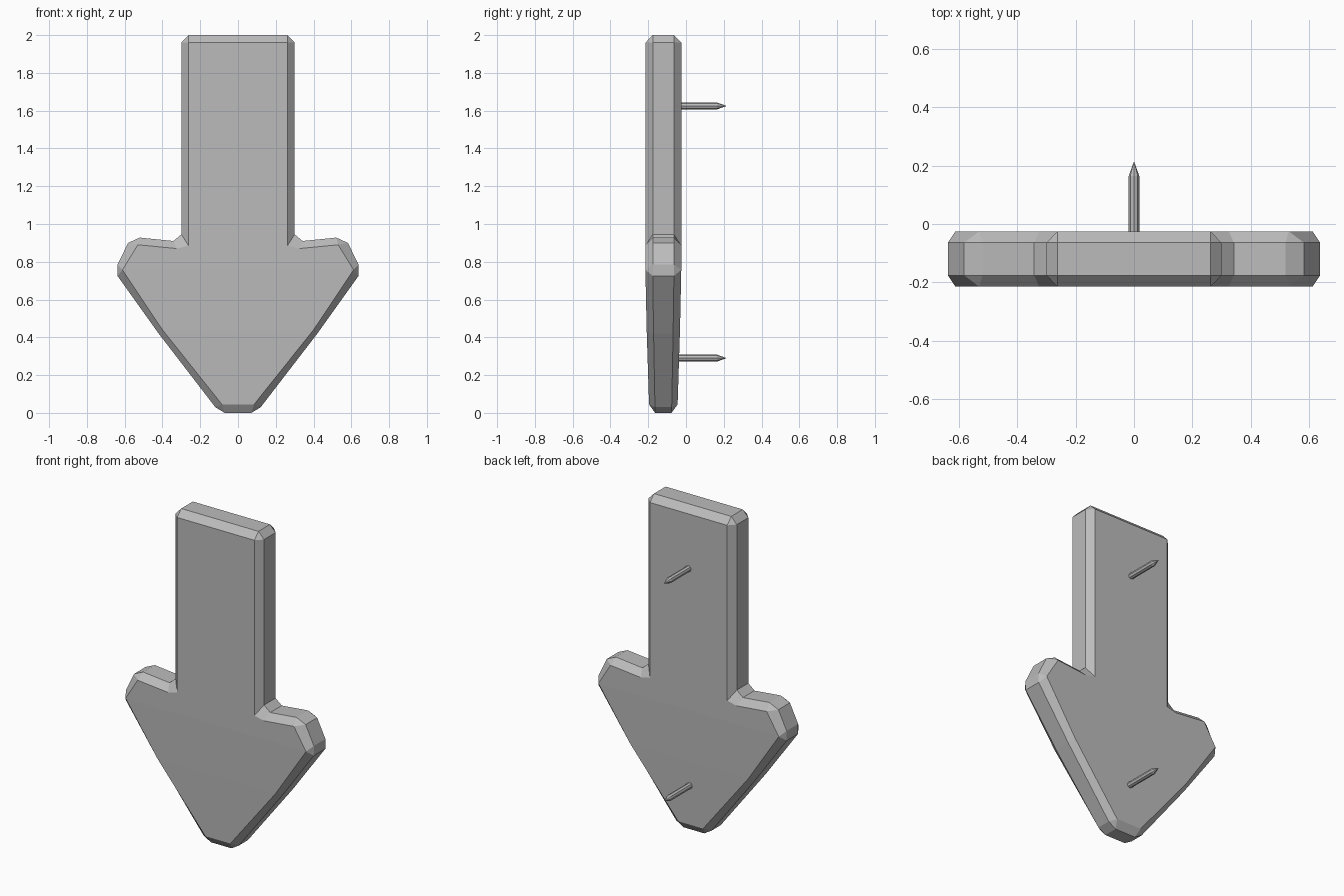
import bpy, bmesh, math
from mathutils import Matrix

cube = bpy.data.objects.get("Cube")
if cube:
    bpy.data.objects.remove(cube, do_unlink=True)

MID_Y = -0.12


def material(name, rgb):
    m = bpy.data.materials.new(name)
    m.use_nodes = True
    color = (*rgb, 1)
    m.diffuse_color = color
    m.node_tree.nodes["Principled BSDF"].inputs["Base Color"].default_value = color
    return m


def add_object(name, bm, mat):
    bmesh.ops.recalc_face_normals(bm, faces=bm.faces[:])
    mesh = bpy.data.meshes.new(name)
    bm.to_mesh(mesh)
    bm.free()
    mesh.materials.append(mat)
    obj = bpy.data.objects.new(name, mesh)
    bpy.context.collection.objects.link(obj)
    return obj


grey = material("plain grey", (0.5, 0.5, 0.5))

# Half outlines from the top down: widest edge, and edge of the flat face
a, c, d, e = (0.262, 1.96), (0.262, 0.885), (0.325, 0.87), (0.53, 0.89)
g, i, j = (0.612, 0.757), (0.4, 0.44), (0.085, 0.045)
rim = [(0.262, 2), (0.3, 1.96), (0.3, 0.945), (0.342, 0.91), (0.52, 0.928),
       (0.582, 0.9), (0.638, 0.785), (0.638, 0.725), (0.42, 0.42),
       (0.12, 0.03), (0.07, 0)]
flat = [a, a, c, d, e, e, g, g, i, j, j]


def ring(bm, outline, half_depth):
    """Closed loop of vertices, thinner towards the tip."""
    full = outline + [(-x, z) for x, z in reversed(outline)]
    verts = []
    for x, z in full:
        taper = 1 - 0.22 * min(1, max(0, (0.65 - z) / 0.65))
        verts.append(bm.verts.new((x, MID_Y + half_depth * taper, z)))
    return verts


# Arrow sign: bevelled slab with a tapering head
bm = bmesh.new()
rings = [ring(bm, flat, -0.095), ring(bm, rim, -0.056),
         ring(bm, rim, 0.056), ring(bm, flat, 0.095)]
count = len(rings[0])
for r, s in zip(rings, rings[1:]):
    for k in range(count):
        n = (k + 1) % count
        bm.faces.new((r[k], r[n], s[n], s[k]))
# Front and back faces, in bands across the width
for r in (rings[0], rings[-1]):
    for top, end in ((1, 2), (2, 6), (6, 8), (8, 9)):
        right = r[top:end + 1]
        left = [r[count - 1 - k] for k in range(end, top - 1, -1)]
        bm.faces.new(right + left)
bmesh.ops.remove_doubles(bm, verts=bm.verts[:], dist=0.0005)
add_object("arrow_sign", bm, grey)


# Pointed nails out of the back
def nail(name, z):
    bm = bmesh.new()
    for y0, y1, r1 in ((-0.06, 0.165, 0.018), (0.165, 0.215, 0)):
        turn = Matrix.Translation((0, (y0 + y1) / 2, z)) @ Matrix.Rotation(-math.pi / 2, 4, "X")
        bmesh.ops.create_cone(bm, cap_ends=(r1 > 0), segments=8, radius1=0.018,
                              radius2=r1, depth=y1 - y0, matrix=turn)
    bmesh.ops.remove_doubles(bm, verts=bm.verts[:], dist=0.0005)
    inner = [f for f in bm.faces if len(f.verts) == 8 and f.calc_center_median().y > 0]
    bmesh.ops.delete(bm, geom=inner, context="FACES_ONLY")
    add_object(name, bm, grey)


nail("upper_nail", 1.625)
nail("lower_nail", 0.29)
